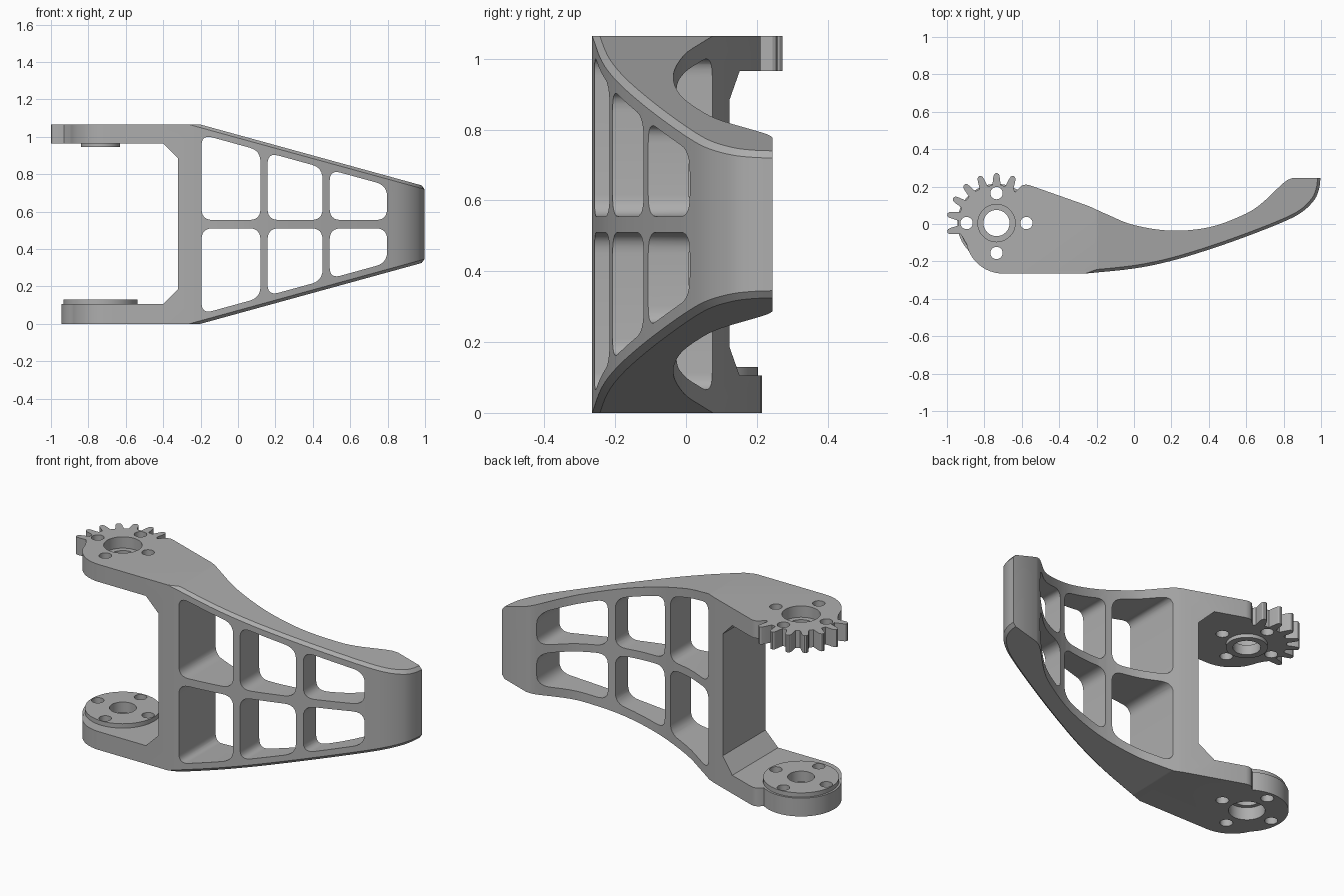
import bpy, bmesh, math
from mathutils import Vector

if "Cube" in bpy.data.objects:
    bpy.data.objects.remove(bpy.data.objects["Cube"])

H = 1.065                      # overall height
PX, PY = -0.735, 0.005         # pivot axis

metal = bpy.data.materials.new("grey_metal")
metal.diffuse_color = (0.42, 0.42, 0.42, 1)
metal.use_nodes = True
metal.node_tree.nodes["Principled BSDF"].inputs["Base Color"].default_value = metal.diffuse_color


def prism(name, pts, lo, hi, axis='z'):
    """Closed outline extruded along z (x,y points) or along y (x,z points)."""
    bm = bmesh.new()
    place = (lambda p, t: (p[0], p[1], t)) if axis == 'z' else (lambda p, t: (p[0], t, p[1]))
    a = [bm.verts.new(place(p, lo)) for p in pts]
    b = [bm.verts.new(place(p, hi)) for p in pts]
    n = len(pts)
    bm.faces.new(a)
    bm.faces.new(b)
    for i in range(n):
        j = (i + 1) % n
        bm.faces.new((a[i], a[j], b[j], b[i]))
    bmesh.ops.recalc_face_normals(bm, faces=bm.faces)
    me = bpy.data.meshes.new(name)
    bm.to_mesh(me)
    bm.free()
    me.materials.append(metal)
    ob = bpy.data.objects.new(name, me)
    bpy.context.collection.objects.link(ob)
    return ob


def combine(ob, tool, op):
    """Apply a boolean and remove the tool."""
    m = ob.modifiers.new("bool", 'BOOLEAN')
    m.operation, m.solver, m.object = op, 'EXACT', tool
    bpy.context.view_layer.update()
    dg = bpy.context.evaluated_depsgraph_get()
    me = bpy.data.meshes.new_from_object(ob.evaluated_get(dg))
    ob.modifiers.clear()
    ob.data = me
    bpy.data.objects.remove(tool)


def circle(cx, cy, r, n=48):
    return [(cx + r * math.cos(2 * math.pi * i / n), cy + r * math.sin(2 * math.pi * i / n))
            for i in range(n)]


def spline(pts, n=4):
    """Smooth curve through the points."""
    v = [Vector(p) for p in pts]
    v = [2 * v[0] - v[1]] + v + [2 * v[-1] - v[-2]]
    out = []
    for i in range(1, len(v) - 2):
        a, b, c, d = v[i - 1:i + 3]
        for k in range(n):
            t = k / n
            out.append(tuple(0.5 * (2 * b + (c - a) * t + (2 * a - 5 * b + 4 * c - d) * t * t
                                    + (3 * b - a - 3 * c + d) * t ** 3)))
    return out + [tuple(v[-2])]


def rounded(pts, r, n=6):
    """Outline with rounded corners."""
    out = []
    for i, p in enumerate(pts):
        p, q, s = Vector(p), Vector(pts[i - 1]), Vector(pts[(i + 1) % len(pts)])
        a, b = p + (q - p).normalized() * r, p + (s - p).normalized() * r
        for k in range(n + 1):
            t = k / n
            out.append(tuple((1 - t) ** 2 * a + 2 * t * (1 - t) * p + t * t * b))
    return out


# plan outline: outer sweep, tip, inner sweep, arm end
outer = spline([(-0.26, -0.265), (0, -0.238), (0.2, -0.197), (0.4, -0.137), (0.6, -0.067),
                (0.8, 0.012), (0.9, 0.065), (0.965, 0.13), (0.99, 0.19), (0.997, 0.245)])
inner = spline([(0.845, 0.245), (0.8, 0.22), (0.67, 0.1), (0.565, 0.04), (0.4, -0.018),
                (0.2, -0.036), (0.0, -0.006), (-0.13, 0.045), (-0.24, 0.095)])
end = [(-0.56, 0.208), (-0.58, 0.211), (-0.6, 0.205), (-0.64, 0.165), (-0.735, 0.1),
       (-0.85, 0), (-0.9, -0.09)]
heel = [(-0.7 + 0.2 * math.cos(math.radians(a)), -0.065 + 0.2 * math.sin(math.radians(a)))
        for a in range(200, 271, 7)]
bracket = prism("bracket", outer + inner + end + heel, -0.1, H + 0.1)

# side outline: tapering towards the tip
taper = [(-1.2, 0), (-0.2, 0), (1.1, 0.3575), (1.1, H - 0.3575), (-0.2, H), (-1.2, H)]
combine(bracket, prism("taper", taper, -1, 1, 'y'), 'INTERSECT')

# narrow chamfer along the outer sloping edges
bm = bmesh.new()
bm.from_mesh(bracket.data)
bm.normal_update()
edges = []
for e in bm.edges:
    if len(e.link_faces) != 2:
        continue
    f, g = sorted(e.link_faces, key=lambda f: abs(f.normal.z))
    mid = (e.verts[0].co + e.verts[1].co) / 2
    if (abs(f.normal.z) < 0.1 and 0.9 < abs(g.normal.z) < 0.99 and mid.x > -0.2
            and (f.normal.y < -0.05 or f.normal.x > 0.9)):
        edges.append(e)
bmesh.ops.bevel(bm, geom=edges, offset=0.016, offset_type='OFFSET', segments=1,
                profile=0.5, affect='EDGES', clamp_overlap=False)
bm.to_mesh(bracket.data)
bm.free()

# opening between the two arms
mouth = [(-1.3, 0.105), (-0.4, 0.105), (-0.32, 0.185), (-0.32, H - 0.18),
         (-0.4, H - 0.1), (-1.3, H - 0.1)]
combine(bracket, prism("mouth", mouth, -1, 1, 'y'), 'DIFFERENCE')

# six windows, mirrored about the middle rib
for x0, x1 in ((-0.195, 0.12), (0.158, 0.452), (0.49, 0.797)):
    top = lambda x: 1.0 - 0.275 * (x + 0.15)
    win = rounded([(x0, 0.555), (x1, 0.555), (x1, top(x1)), (x0, top(x0))], 0.06)
    combine(bracket, prism("window", win, -1, 1, 'y'), 'DIFFERENCE')
    low = [(x, H - z) for x, z in win]
    combine(bracket, prism("window", low, -1, 1, 'y'), 'DIFFERENCE')

# partial gear on the upper arm
gear = []
half_tooth = [(-6.5, 0.203), (-5.2, 0.222), (-4.2, 0.243), (-3, 0.26), (-1.2, 0.267)]
tooth = half_tooth + [(-a, r) for a, r in reversed(half_tooth)]
for c in range(70, 191, 20):
    gear += [(c + a, r) for a, r in tooth]
gear += [(a, 0.195) for a in range(204, 421, 8)]
gear = [(PX + r * math.cos(math.radians(a)), PY + r * math.sin(math.radians(a))) for a, r in gear]
combine(bracket, prism("gear", gear, H - 0.1, H), 'UNION')

# round lower arm end, raised disc and upper boss
combine(bracket, prism("lower_end", circle(PX, PY, 0.21, 64), 0, 0.105), 'UNION')
combine(bracket, prism("disc", circle(PX, PY, 0.198, 64), 0.08, 0.13), 'UNION')
combine(bracket, prism("boss", circle(PX, PY, 0.105), 0.945, 1.0), 'UNION')

# pivot bore with counterbores, and four bolt holes
combine(bracket, prism("bore", circle(PX, PY, 0.07), -1, 2), 'DIFFERENCE')
combine(bracket, prism("upper_counterbore", circle(PX, PY, 0.1), 1.0, 2), 'DIFFERENCE')
combine(bracket, prism("lower_counterbore", circle(PX, PY, 0.092), -1, 0.07), 'DIFFERENCE')
for k in range(4):
    a = k * math.pi / 2
    hole = circle(PX + 0.16 * math.cos(a), PY + 0.16 * math.sin(a), 0.033, 24)
    combine(bracket, prism("bolt_hole", hole, -1, 2), 'DIFFERENCE')

# smooth curves, sharp edges
bpy.context.view_layer.objects.active = bracket
bracket.select_set(True)
bpy.ops.object.shade_smooth_by_angle(angle=math.radians(30))
